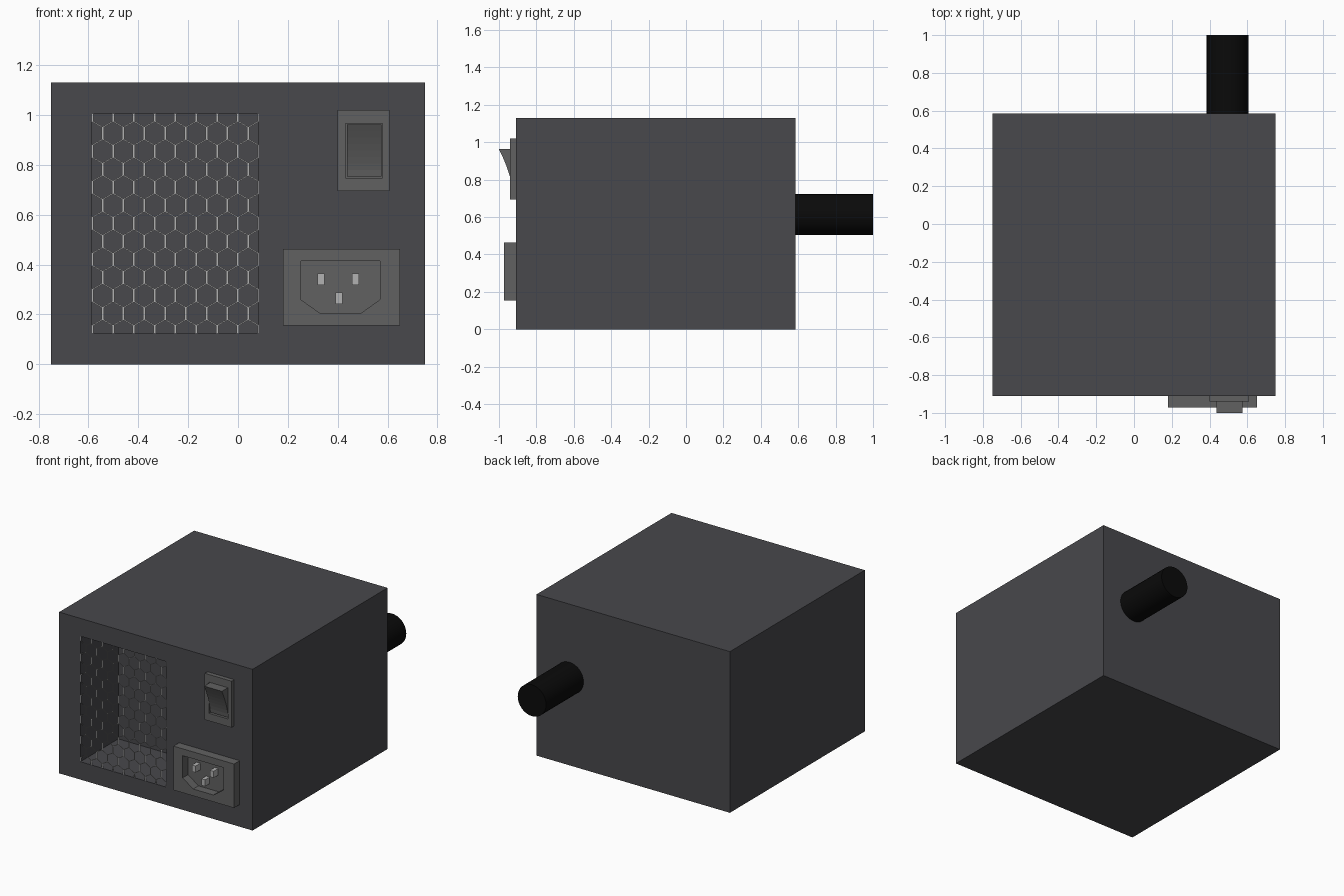
import bpy, bmesh, math
from mathutils import Vector

if "Cube" in bpy.data.objects:
    bpy.data.objects.remove(bpy.data.objects["Cube"])


def material(name, rgb):
    m = bpy.data.materials.new(name)
    m.diffuse_color = (*rgb, 1)
    m.use_nodes = True
    m.node_tree.nodes["Principled BSDF"].inputs["Base Color"].default_value = m.diffuse_color
    return m


CASE = material("case_grey", (0.065, 0.065, 0.072))
PLASTIC = material("plastic_grey", (0.12, 0.12, 0.12))
METAL = material("light_metal", (0.45, 0.45, 0.45))
BLACK = material("cable_black", (0.003, 0.003, 0.003))


def finish(name, bm, mat=None):
    bmesh.ops.recalc_face_normals(bm, faces=bm.faces)
    me = bpy.data.meshes.new(name)
    bm.to_mesh(me)
    bm.free()
    ob = bpy.data.objects.new(name, me)
    bpy.context.collection.objects.link(ob)
    if mat:
        me.materials.append(mat)
    return ob


def prism(name, outline, offset, mat=None):
    """Extrude a closed outline of 3D points along offset."""
    bm = bmesh.new()
    face = bm.faces.new([bm.verts.new(p) for p in outline])
    ext = bmesh.ops.extrude_face_region(bm, geom=[face], use_keep_orig=True)
    verts = [g for g in ext["geom"] if isinstance(g, bmesh.types.BMVert)]
    bmesh.ops.translate(bm, verts=verts, vec=offset)
    return finish(name, bm, mat)


def box(name, x0, x1, y0, y1, z0, z1, mat=None):
    pts = [(x0, y0, z0), (x1, y0, z0), (x1, y0, z1), (x0, y0, z1)]
    return prism(name, pts, (0, y1 - y0, 0), mat)


def cut(ob, cutter):
    mod = ob.modifiers.new("pocket", "BOOLEAN")
    mod.operation = "DIFFERENCE"
    mod.solver = "EXACT"
    mod.object = cutter
    cutter.hide_render = True
    cutter.hide_set(True)


FRONT = -0.91
GX0, GX1, GZ0, GZ1 = -0.585, 0.083, 0.125, 1.005

# Case with the vent pocket
case = box("case", -0.75, 0.75, FRONT, 0.585, 0, 1.13, CASE)
cut(case, box("vent_cutter", GX0, GX1, FRONT - 0.1, FRONT + 0.42, GZ0, GZ1))

# Honeycomb grille: hexagonal rings clipped to the vent rectangle
bm = bmesh.new()
pitch = (GX1 - GX0) / 8
a, r = pitch / 2, pitch / math.sqrt(3)
row_h = 1.5 * r
for j in range(-1, 14):
    for i in range(-1, 10):
        c = Vector((GX0 + (i + 0.5 * (j % 2)) * pitch, FRONT + 0.002, 0.927 - j * row_h))

        def ring(w, top):
            side = top - w / math.sqrt(3)
            pts = [(0, top), (w, side), (w, -side), (0, -top), (-w, -side), (-w, side)]
            return [bm.verts.new(c + Vector((x, 0, z))) for x, z in pts]

        outer, inner = ring(a, r), ring(a - 0.005, r * 0.94)
        for k in range(6):
            n = (k + 1) % 6
            bm.faces.new((outer[k], outer[n], inner[n], inner[k]))
bmesh.ops.remove_doubles(bm, verts=bm.verts, dist=0.0005)
for co, no in (((GX0, 0, 0), (-1, 0, 0)), ((GX1, 0, 0), (1, 0, 0)),
               ((0, 0, GZ0), (0, 0, -1)), ((0, 0, GZ1), (0, 0, 1))):
    bmesh.ops.bisect_plane(bm, geom=bm.verts[:] + bm.edges[:] + bm.faces[:],
                           plane_co=co, plane_no=no, clear_outer=True)
finish("vent_grille", bm, METAL)

# Power switch: bezel with a pocket and a concave rocker
bezel = box("switch_bezel", 0.40, 0.608, -0.94, FRONT, 0.695, 1.02, PLASTIC)
cut(bezel, box("switch_cutter", 0.432, 0.58, -1.0, FRONT - 0.008, 0.748, 0.967))
curve = []
for k in range(9):
    t = k / 8
    curve.append((0.437, -1.0 + 0.07 * (1 - (1 - t) ** 1.5), 0.963 - 0.21 * t))
rocker = prism("switch_rocker", curve + [(0.437, -0.915, 0.753), (0.437, -0.915, 0.963)],
               (0.138, 0, 0), PLASTIC)

# Power inlet with a chamfered pocket and three pins
inlet = box("inlet_body", 0.18, 0.65, -0.972, FRONT, 0.155, 0.463, PLASTIC)
outline = [(0.252, 0.415), (0.57, 0.415), (0.57, 0.26), (0.49, 0.203), (0.332, 0.203), (0.252, 0.26)]
cut(inlet, prism("inlet_cutter", [(x, -1.0, z) for x, z in outline], (0, 1.0 + FRONT - 0.003, 0)))
for name, x, z in (("left", 0.333, 0.342), ("right", 0.472, 0.342), ("centre", 0.406, 0.265)):
    box("pin_" + name, x - 0.014, x + 0.014, -0.965, FRONT, z - 0.023, z + 0.023, METAL)

# Cable leaving the back
bpy.ops.mesh.primitive_cylinder_add(vertices=32, radius=0.11, depth=0.415,
                                    location=(0.495, 0.7925, 0.613), rotation=(math.pi / 2, 0, 0))
cable = bpy.context.object
cable.name = "cable"
cable.data.materials.append(BLACK)
bpy.ops.object.shade_smooth_by_angle()
